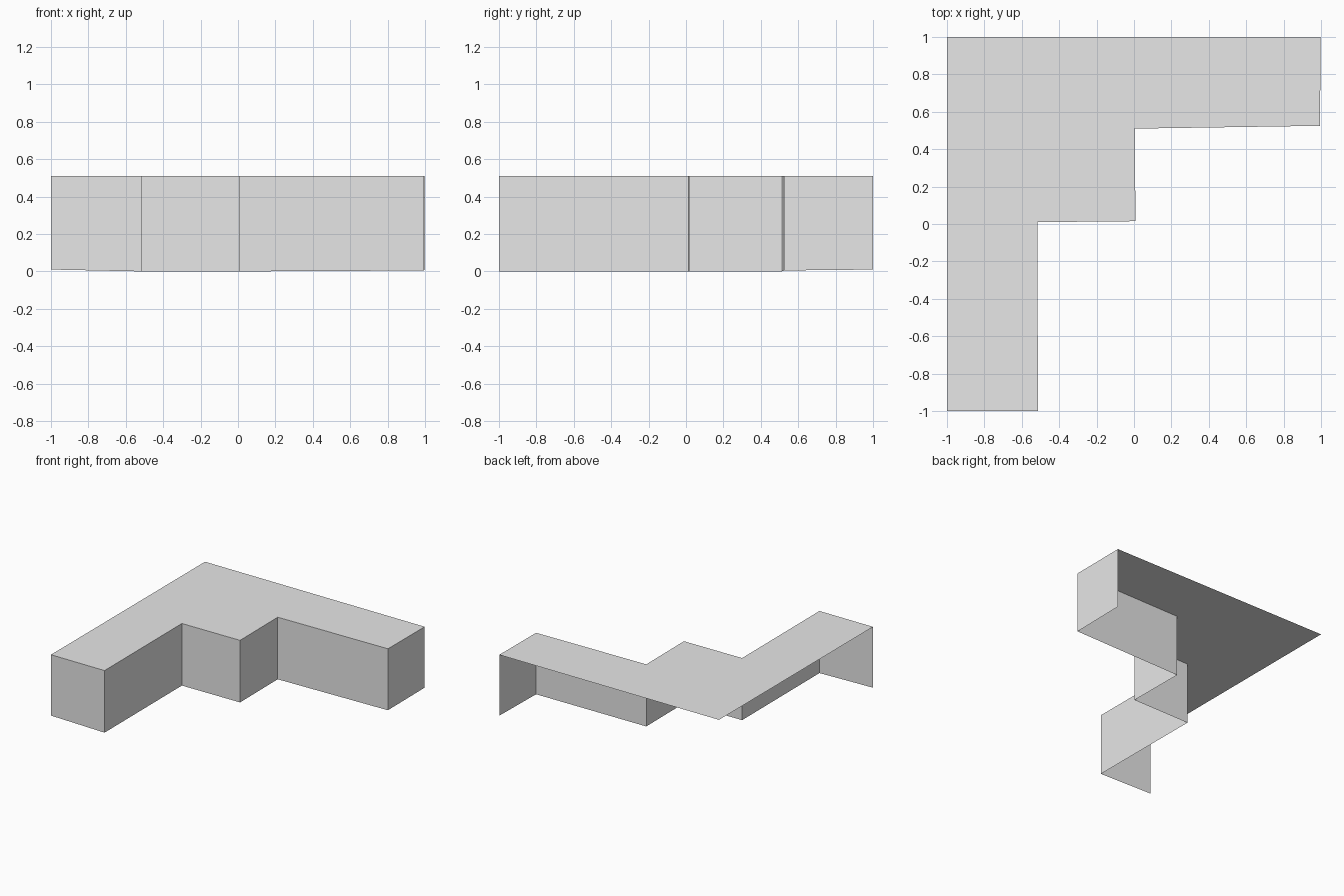
import bpy
import bmesh

cube = bpy.data.objects.get("Cube")
if cube:
    bpy.data.objects.remove(cube, do_unlink=True)

TOP = 0.51

grey = bpy.data.materials.new("plain grey")
grey.use_nodes = True
colour = (0.8, 0.8, 0.8, 1)
grey.diffuse_color = colour
grey.node_tree.nodes["Principled BSDF"].inputs["Base Color"].default_value = colour


def make_sheet(name, polygons):
    """Build an open sheet object from polygons given as corner lists."""
    bm = bmesh.new()
    for corners in polygons:
        bm.faces.new([bm.verts.new(c) for c in corners])
    bmesh.ops.remove_doubles(bm, verts=bm.verts, dist=0.0001)
    mesh = bpy.data.meshes.new(name)
    bm.to_mesh(mesh)
    bm.free()
    mesh.materials.append(grey)
    obj = bpy.data.objects.new(name, mesh)
    bpy.context.collection.objects.link(obj)
    return obj


# Stepped front edge: x, y and height of the wall foot
steps = [
    (-1, -1, 0.01), (-0.513, -1, 0), (-0.517, 0.01, 0), (0.008, 0.015, 0),
    (0.004, 0.51, 0), (0.995, 0.525, 0.005), (0.997, 1, 0.01),
]

# Flat counter top, closed along the two straight back edges
outline = [(x, y, TOP) for x, y, foot in steps] + [(-1, 1, TOP)]
make_sheet("flat_top", [outline])

# Thin walls hang from the stepped edge; back and underside stay open
walls = [
    [(x0, y0, f0), (x1, y1, f1), (x1, y1, TOP), (x0, y0, TOP)]
    for (x0, y0, f0), (x1, y1, f1) in zip(steps, steps[1:])
]
make_sheet("stepped_front_walls", walls)
